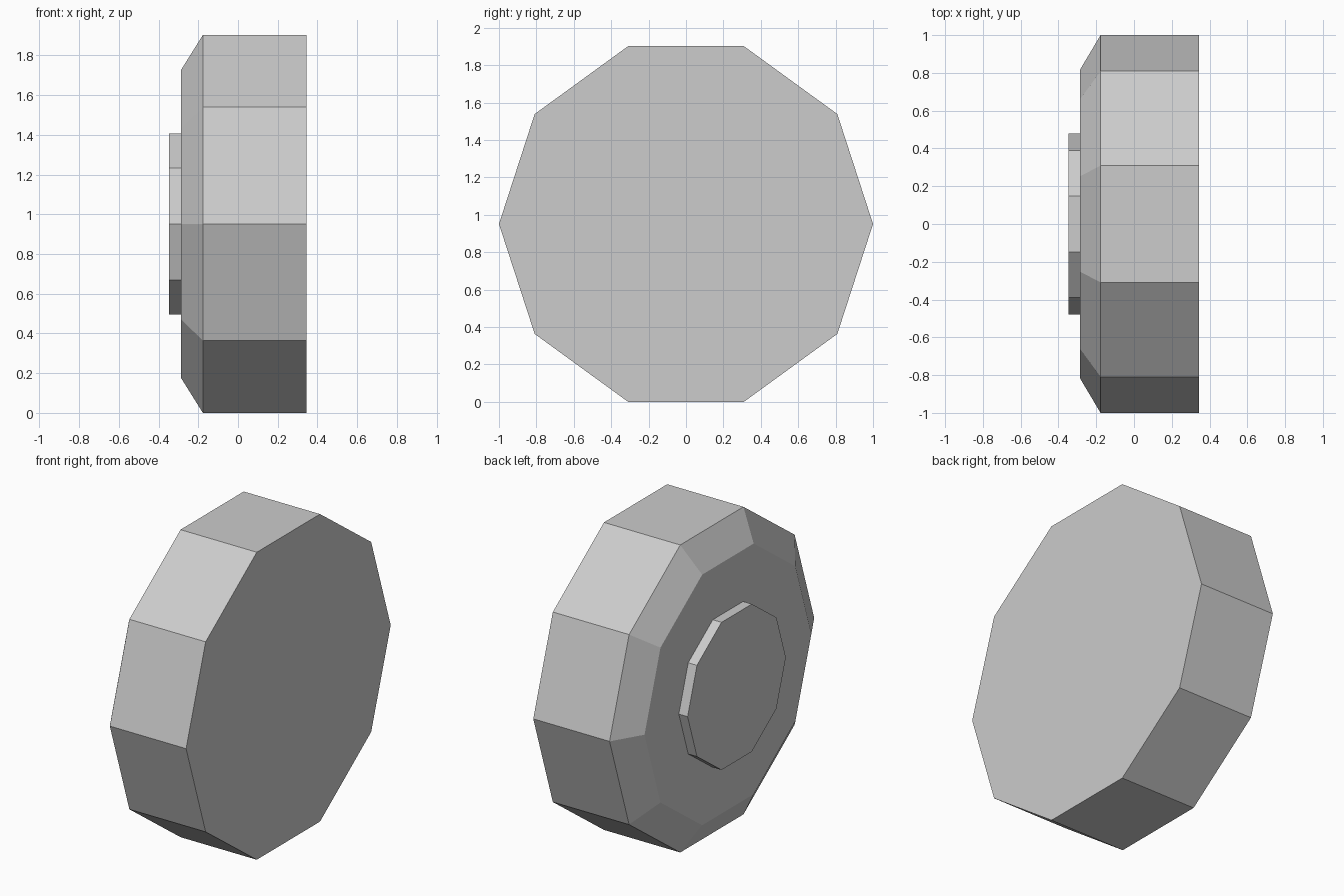
import bpy, bmesh, math

if "Cube" in bpy.data.objects:
    bpy.data.objects.remove(bpy.data.objects["Cube"])

SIDES = 10
CENTRE_Z = math.sin(math.radians(72))  # flat side rests on the ground

grey = bpy.data.materials.new("light_grey")
grey.diffuse_color = (0.604, 0.604, 0.604, 1)
grey.use_nodes = True
grey.node_tree.nodes["Principled BSDF"].inputs["Base Color"].default_value = grey.diffuse_color


def turned_part(name, profile):
    """Closed ten-sided solid turned around the x axis from (x, radius) points."""
    bm = bmesh.new()
    rings = []
    for x, r in profile:
        angles = [2 * math.pi * i / SIDES for i in range(SIDES)]
        rings.append([bm.verts.new((x, r * math.cos(a), CENTRE_Z + r * math.sin(a)))
                      for a in angles])
    for a, b in zip(rings, rings[1:]):
        for i in range(SIDES):
            j = (i + 1) % SIDES
            bm.faces.new((a[i], a[j], b[j], b[i]))
    bm.faces.new(rings[0])
    bm.faces.new(rings[-1])
    bmesh.ops.recalc_face_normals(bm, faces=bm.faces)
    mesh = bpy.data.meshes.new(name)
    bm.to_mesh(mesh)
    bm.free()
    mesh.materials.append(grey)
    obj = bpy.data.objects.new(name, mesh)
    bpy.context.collection.objects.link(obj)
    return obj


# Wheel body with one bevelled rim
turned_part("wheel", [(0.345, 1.0), (-0.177, 1.0), (-0.287, 0.815)])

# Raised hub cap on the bevelled side
turned_part("hub_cap", [(-0.287, 0.48), (-0.347, 0.48)])
